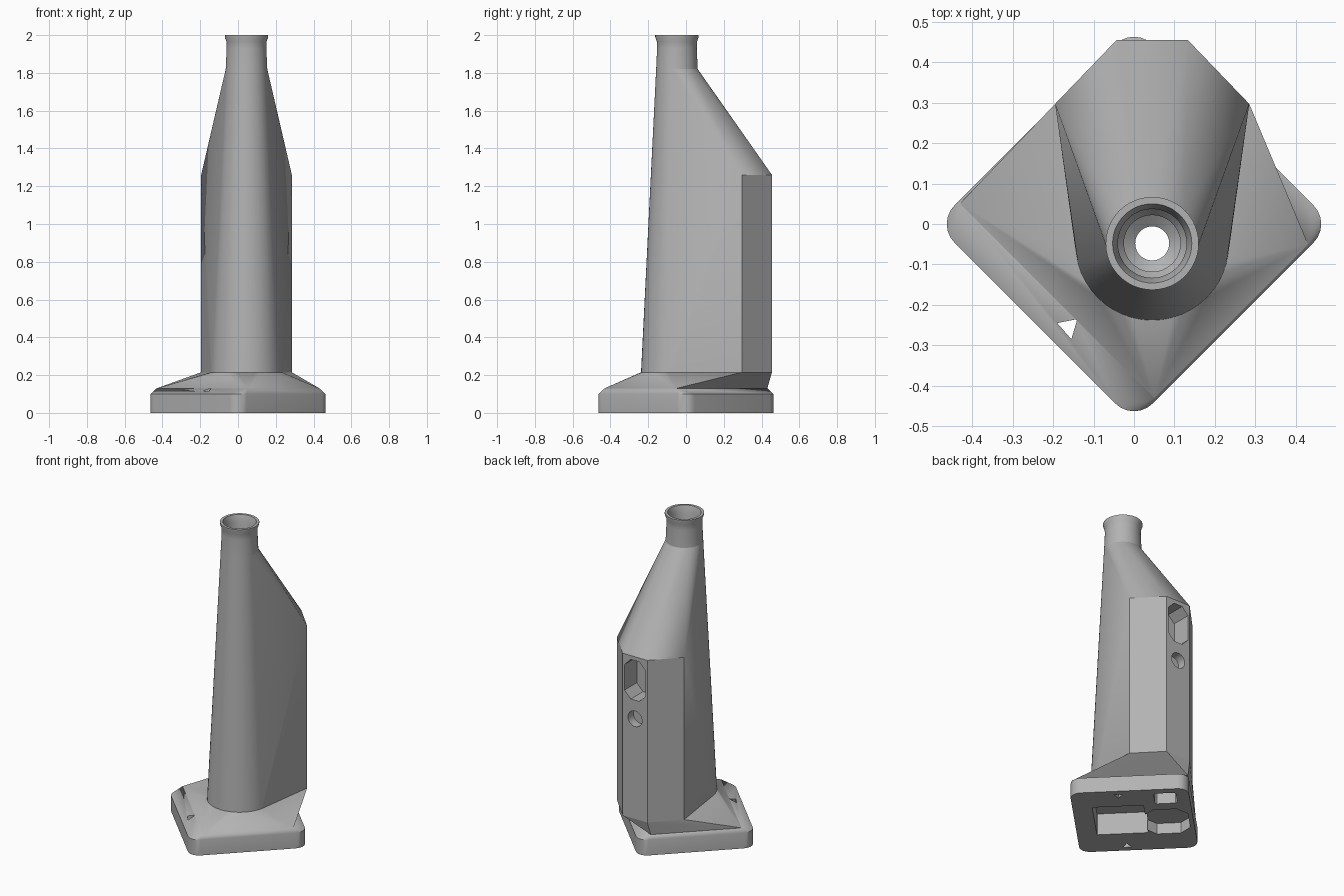
import bpy, bmesh, math
from mathutils import Vector, Matrix

cube = bpy.data.objects.get("Cube")
if cube:
    bpy.data.objects.remove(cube, do_unlink=True)

grey = bpy.data.materials.new("plain grey")
grey.use_nodes = True
colour = (0.45, 0.45, 0.45, 1)
grey.diffuse_color = colour
grey.node_tree.nodes["Principled BSDF"].inputs["Base Color"].default_value = colour

CX, CY = 0.045, -0.048          # axis of the neck
TURN = Matrix.Rotation(math.radians(135), 4, 'Z')   # base axes: u to back right, v to front right


def finish(name, bm):
    bmesh.ops.recalc_face_normals(bm, faces=bm.faces)
    mesh = bpy.data.meshes.new(name)
    bm.to_mesh(mesh)
    bm.free()
    mesh.materials.append(grey)
    obj = bpy.data.objects.new(name, mesh)
    bpy.context.collection.objects.link(obj)
    return obj


def hull(name, points):
    bm = bmesh.new()
    for p in points:
        bm.verts.new(p)
    bmesh.ops.convex_hull(bm, input=bm.verts)
    bmesh.ops.delete(bm, geom=[v for v in bm.verts if not v.link_faces], context='VERTS')
    bmesh.ops.dissolve_limit(bm, angle_limit=0.002, verts=bm.verts, edges=bm.edges)
    return finish(name, bm)


def circle(r, z, n=48):
    return [Vector((CX + r * math.cos(math.tau * i / n), CY + r * math.sin(math.tau * i / n), z))
            for i in range(n)]


def lathe(name, profile, n=48):
    bm = bmesh.new()
    rings = [[bm.verts.new(p) for p in circle(r, z, n)] for r, z in profile]
    for a, b in zip(rings, rings[1:]):
        for i in range(n):
            bm.faces.new((a[i], a[(i + 1) % n], b[(i + 1) % n], b[i]))
    bm.faces.new(rings[0])
    bm.faces.new(rings[-1])
    return finish(name, bm)


def prism(name, outline, low, high, matrix=Matrix()):
    return hull(name, [matrix @ Vector((x, y, z)) for x, y in outline for z in (low, high)])


def chamfered(x0, x1, y0, y1, c):
    return [p for x, sx in ((x0, 1), (x1, -1)) for y, sy in ((y0, 1), (y1, -1))
            for p in ((x + sx * c, y), (x, y + sy * c))]


def cut(obj, cutters):
    bpy.context.view_layer.objects.active = obj
    for c in cutters:
        mod = obj.modifiers.new("cut", 'BOOLEAN')
        mod.operation = 'DIFFERENCE'
        mod.solver = 'EXACT'
        mod.object = c
        bpy.ops.object.modifier_apply(modifier=mod.name)


# base: rounded square turned 45 degrees, with two sloping edge strips
HALF, R = 0.3465, 0.065
rounded = []
for k in range(4):
    for j in range(7):
        a = math.radians(90 * k + 15 * j)
        q = math.radians(90 * k + 45)
        rounded.append(((HALF - R) * math.sqrt(2) * math.cos(q) + R * math.cos(a),
                        (HALF - R) * math.sqrt(2) * math.sin(q) + R * math.sin(a)))
deck = [TURN @ Vector((u, v, 0.13)) for u in (-0.34, 0.34) for v in (-0.269, 0.269)]
base = hull("base", [TURN @ Vector((u, v, z)) for u, v in rounded for z in (0, 0.1)] + deck)

# shoulder and body share one outline: round front, chamfered back
back = [(CX + s * x, y) for s in (-1, 1) for x, y in ((0.24, 0.297), (0.088, 0.455))]
foot = circle(0.19, 0.215) + [Vector((x, y, 0.215)) for x, y in back]
shoulder = hull("shoulder", deck + foot)
body = hull("body", foot + [Vector((x, y, 1.26)) for x, y in back] + circle(0.11, 1.82))

# neck with a flared rim
neck = lathe("neck", [(0.11, 1.82), (0.105, 1.93), (0.106, 1.965), (0.115, 1.99), (0.115, 2.0)])

# stepped bore through everything
bore = lathe("bore_cutter", [(0.042, -0.1), (0.042, 1.6), (0.07, 1.62), (0.07, 1.78),
                             (0.085, 1.8), (0.085, 1.96), (0.098, 2.0), (0.098, 2.1)])

# sockets in the back
face_back = Matrix.Rotation(math.radians(90), 4, 'X')
socket = prism("socket_cutter", chamfered(CX - 0.075, CX + 0.075, 0.98, 1.235, 0.045), -0.6, -0.33, face_back)
button = prism("button_cutter",
               [(CX + 0.05 * math.cos(math.tau * i / 24), 0.86 + 0.05 * math.sin(math.tau * i / 24))
                for i in range(24)], -0.6, -0.4, face_back)

# pockets and arrow holes in the underside
pocket = prism("pocket_cutter", chamfered(-0.23, 0.07, -0.17, 0.15, 0.002), -0.1, 0.14, TURN)
tray = prism("tray_cutter", chamfered(0.06, 0.32, -0.11, 0.17, 0.06), -0.1, 0.07, TURN)
slot = prism("slot_cutter", chamfered(0.14, 0.27, -0.3, -0.18, 0.01), -0.1, 0.07, TURN)
arrow = [(-0.19, -0.245), (-0.14, -0.235), (-0.155, -0.285)]
front_arrow = prism("front_arrow_cutter", arrow, -0.1, 0.3)
back_arrow = prism("back_arrow_cutter", [(-y, -x) for x, y in arrow], -0.1, 0.08)

cut(base, [pocket, tray, slot, front_arrow, back_arrow, bore])
cut(shoulder, [pocket, bore])
cut(body, [socket, button, bore])
cut(neck, [bore])

for c in (bore, socket, button, pocket, tray, slot, front_arrow, back_arrow):
    bpy.data.objects.remove(c, do_unlink=True)

# smooth shading with crisp edges
for obj in (base, shoulder, body, neck):
    bpy.ops.object.select_all(action='DESELECT')
    obj.select_set(True)
    bpy.context.view_layer.objects.active = obj
    bpy.ops.object.shade_smooth_by_angle(angle=math.radians(25))
